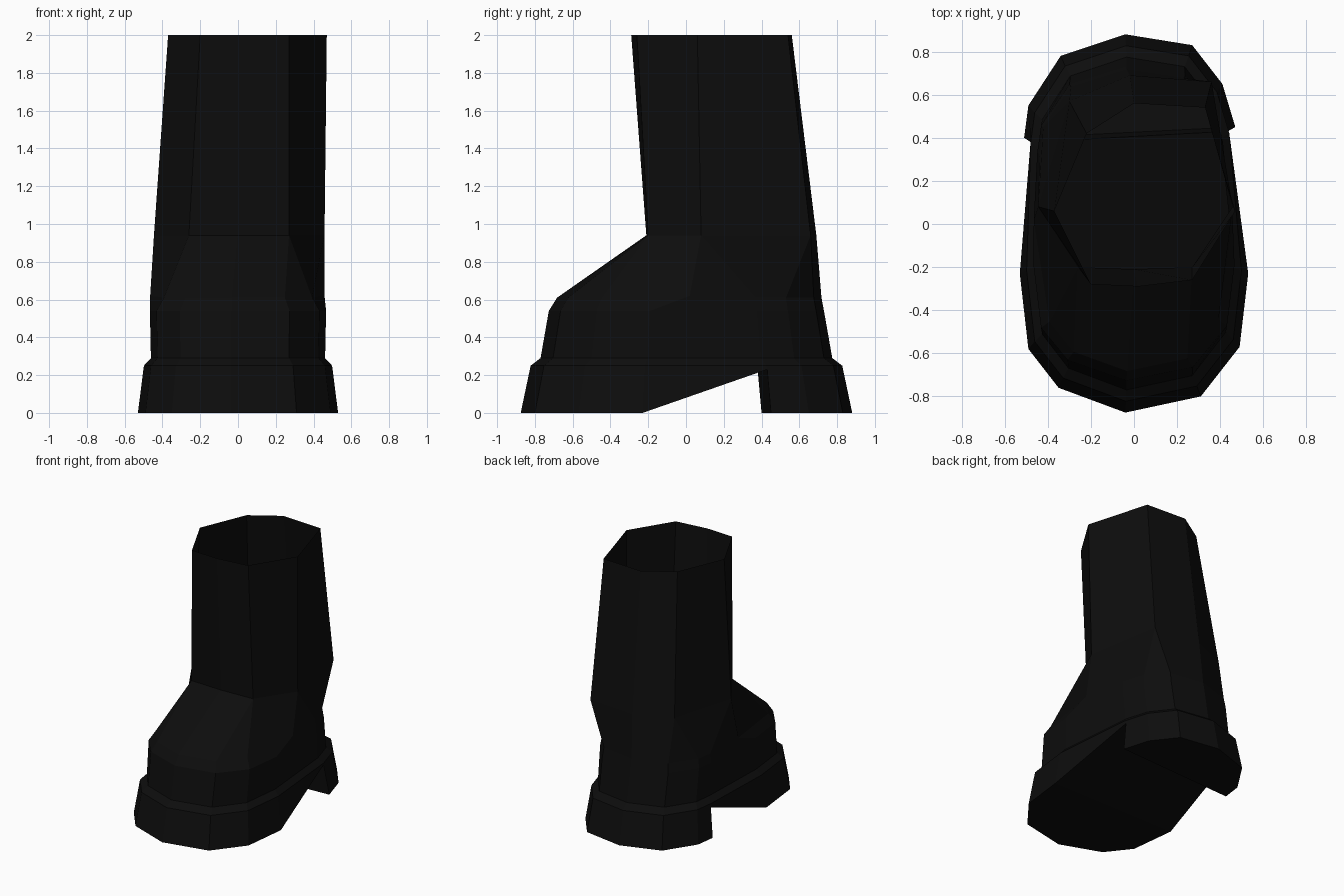
import bpy
import bmesh

cube = bpy.data.objects.get("Cube")
if cube:
    bpy.data.objects.remove(cube, do_unlink=True)

black = bpy.data.materials.new("black_rubber")
black.use_nodes = True
colour = (0.004, 0.004, 0.004, 1)
black.diffuse_color = colour
black.node_tree.nodes["Principled BSDF"].inputs["Base Color"].default_value = colour

# Outline of the sole, from the toe's -x corner round to the +x side and the heel
SOLE = [(-.35, -.76), (-.04, -.875), (.31, -.8), (.49, -.57), (.53, -.23),
        (.47, .45), (.41, .65), (.27, .83), (-.04, .88), (-.34, .78),
        (-.49, .55), (-.51, .4), (-.53, -.23), (-.49, -.58)]
COUNT = len(SOLE)
# Which shaft corner each sole corner runs up to
SHAFT_INDEX = [0, 1, 2, 2, 3, 3, 4, 4, 5, 6, 6, 7, 7, 0]


def scaled(sx, sy, z):
    """Sole outline scaled about the centre, at height z."""
    return [(x * sx, y * sy, z) for x, y in SOLE]


def shaft_ring(points, z):
    """Eight shaft corners repeated to match the sole outline."""
    return [(*points[i], z) for i in SHAFT_INDEX]


def loft(bm, rings):
    """Skin a stack of closed rings and return their vertices."""
    rows = [[bm.verts.new(p) for p in ring] for ring in rings]
    for low, high in zip(rows, rows[1:]):
        for i in range(COUNT):
            j = (i + 1) % COUNT
            bm.faces.new((low[i], low[j], high[j], high[i]))
    return rows


def finish(bm, name):
    bmesh.ops.remove_doubles(bm, verts=bm.verts[:], dist=0.0005)
    bmesh.ops.recalc_face_normals(bm, faces=bm.faces[:])
    mesh = bpy.data.meshes.new(name)
    bm.to_mesh(mesh)
    bm.free()
    mesh.materials.append(black)
    bpy.context.collection.objects.link(bpy.data.objects.new(name, mesh))


# Foot and open shaft
rim = [(-.2, -.28), (.02, -.29), (.27, -.26), (.47, .06),
       (.33, .54), (0, .56), (-.22, .42), (-.37, .06)]
ankle = [(-.26, -.2), (0, -.21), (.27, -.2), (.458, .08),
         (.36, .66), (-.02, .69), (-.3, .57), (-.445, .08)]
welt = scaled(.87, .88, .29)
foot_side = scaled(.88, .83, .54)
foot_top = scaled(.86, .815, .61)
for i in (13, 0, 1, 2, 3):
    x, y = SOLE[i]
    foot_top[i] = (x * .8, y * .78, .61)
foot_top[4] = (.458, .02, .62)
foot_top[12] = (-.465, .02, .62)

bm = bmesh.new()
loft(bm, [welt, foot_side, foot_top, shaft_ring(ankle, .94), shaft_ring(rim, 2)])
finish(bm, "boot_upper")

# Sole with raised arch and heel
bottom = scaled(1, 1, 0)
bottom[5] = (.435, .43, .23)
bottom[11] = (-.48, .38, .22)
bm = bmesh.new()
base = loft(bm, [bottom, scaled(.94, .94, .25), welt])[0]
heel_r = bm.verts.new((*SOLE[5], 0))
heel_l = bm.verts.new((*SOLE[11], 0))
bm.faces.new((base[5], heel_r, base[6]))
bm.faces.new((base[11], base[10], heel_l))
bm.faces.new((base[5], base[11], heel_l, heel_r))
bm.faces.new((heel_r, heel_l, *reversed(base[6:11])))
bm.faces.new((base[4], base[12], base[11], base[5]))
bm.faces.new([base[i] for i in (12, 13, 0, 1, 2, 3, 4)])
finish(bm, "sole_and_heel")
